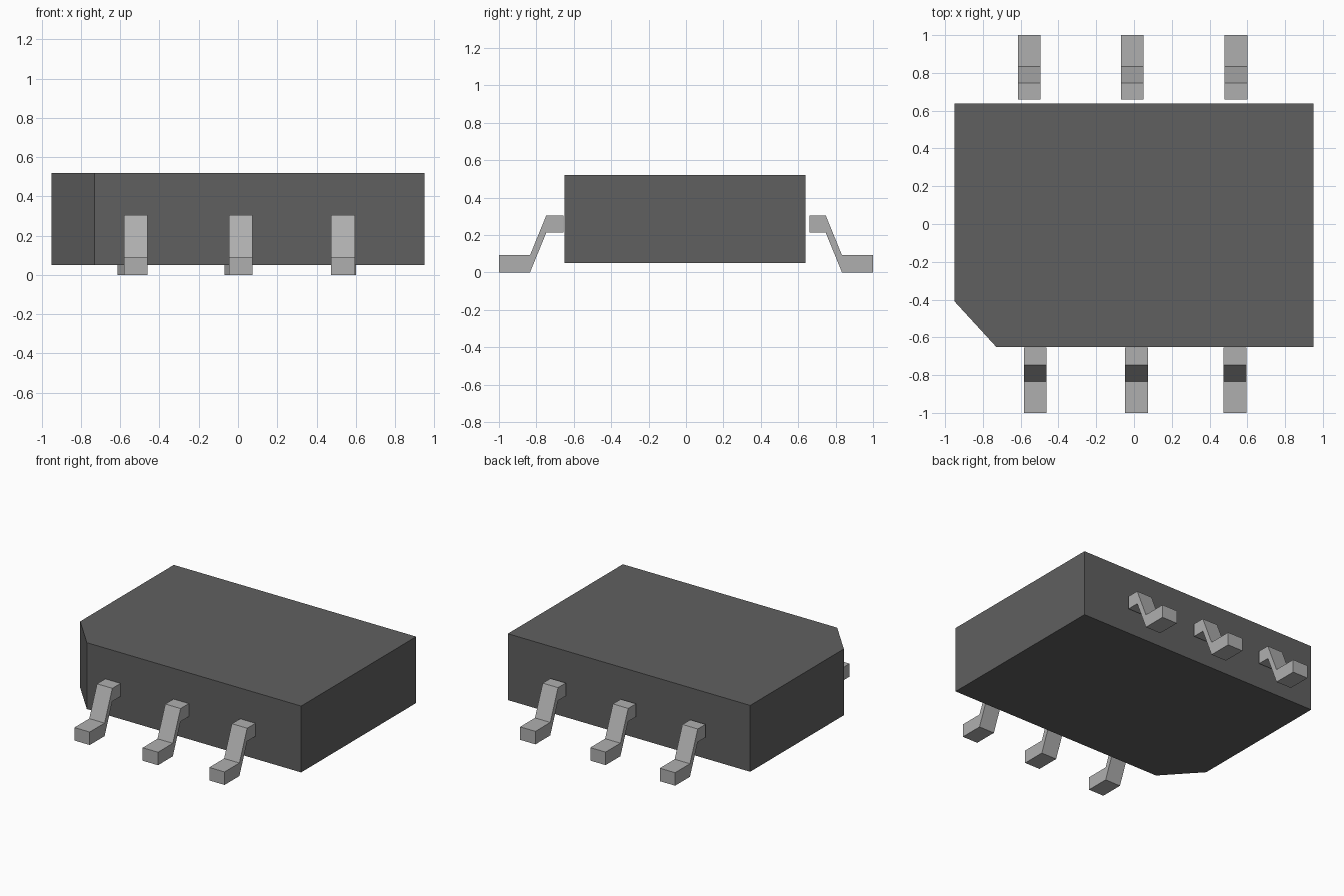
import bpy
import bmesh

cube = bpy.data.objects.get("Cube")
if cube:
    bpy.data.objects.remove(cube, do_unlink=True)


def make_material(name, value):
    mat = bpy.data.materials.new(name)
    mat.use_nodes = True
    colour = (value, value, value, 1)
    mat.diffuse_color = colour
    mat.node_tree.nodes["Principled BSDF"].inputs["Base Color"].default_value = colour
    return mat


def extruded(name, outline, offset, material):
    """Extrude a flat outline of 3D points along an offset into a closed solid."""
    bm = bmesh.new()
    face = bm.faces.new([bm.verts.new(p) for p in outline])
    result = bmesh.ops.extrude_face_region(bm, geom=[face], use_keep_orig=True)
    moved = [v for v in result["geom"] if isinstance(v, bmesh.types.BMVert)]
    bmesh.ops.translate(bm, verts=moved, vec=offset)
    bmesh.ops.recalc_face_normals(bm, faces=bm.faces)
    mesh = bpy.data.meshes.new(name)
    bm.to_mesh(mesh)
    bm.free()
    mesh.materials.append(material)
    obj = bpy.data.objects.new(name, mesh)
    bpy.context.collection.objects.link(obj)
    return obj


dark_plastic = make_material("dark grey plastic", 0.117)
lead_metal = make_material("light grey metal", 0.43)

# Block with one cut corner at the front right
body_outline = [(-0.73, -0.65), (0.95, -0.65), (0.95, 0.638), (-0.95, 0.638), (-0.95, -0.41)]
extruded("body", [(x, y, 0.05) for x, y in body_outline], (0, 0, 0.47), dark_plastic)

# Bent leads: distance from the centre and height
lead_profile = [(0.0, 0.305), (0.747, 0.305), (0.834, 0.092), (1.0, 0.092),
                (1.0, 0.0), (0.834, 0.0), (0.747, 0.213), (0.0, 0.213)]
LEAD_WIDTH = 0.12

rows = {
    "front": (-1, 0.655, (-0.522, 0.013, 0.535)),
    "back": (1, 0.66, (-0.555, -0.01, 0.54)),
}
for row, (side, inner, centres) in rows.items():
    for place, x in zip(("right", "middle", "left"), centres):
        outline = [(x - LEAD_WIDTH / 2, side * max(d, inner), z) for d, z in lead_profile]
        extruded(f"{row}_{place}_lead", outline, (LEAD_WIDTH, 0, 0), lead_metal)
